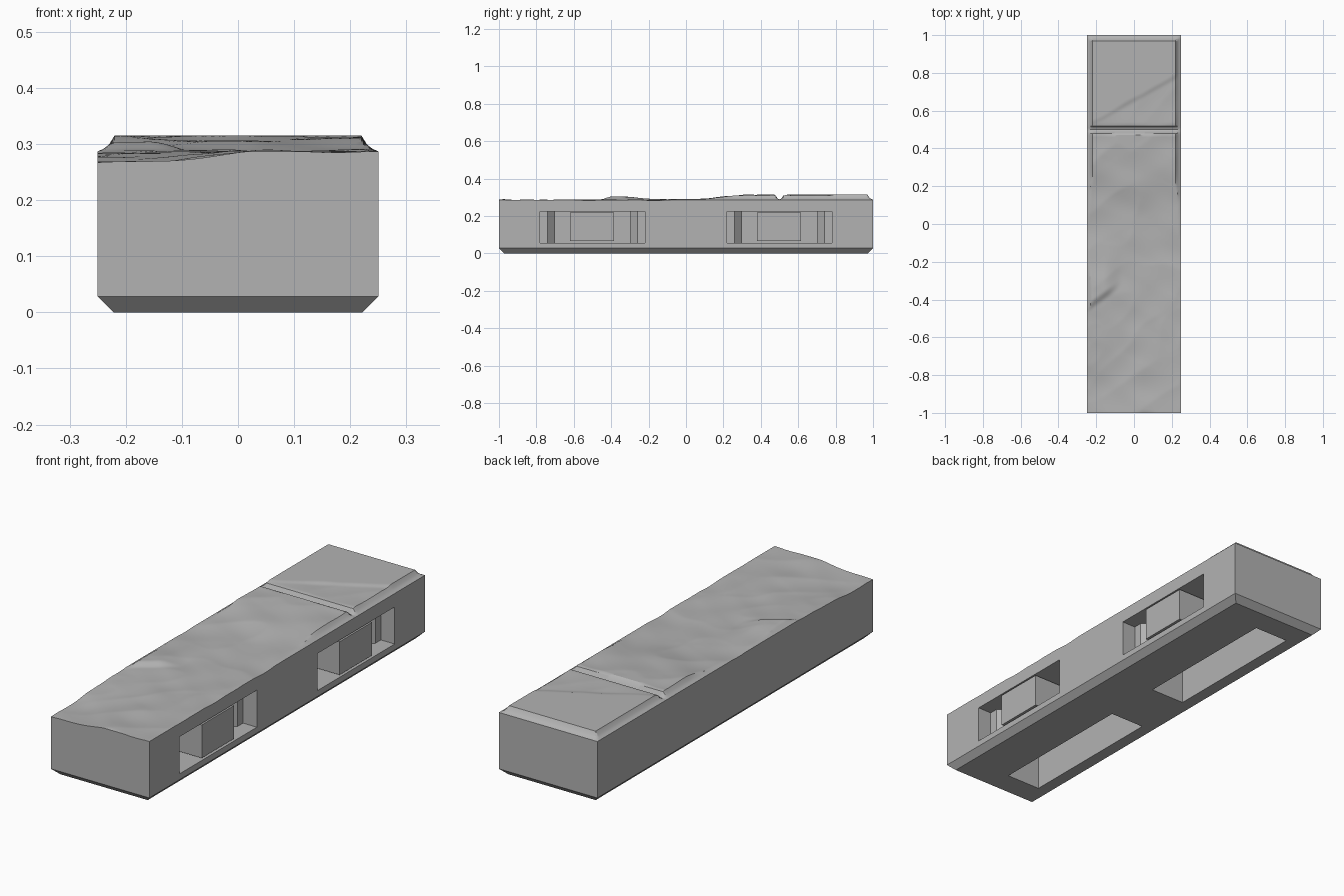
import bpy, bmesh
from mathutils import Vector, noise

if "Cube" in bpy.data.objects:
    bpy.data.objects.remove(bpy.data.objects["Cube"])

HALF_X, HALF_Y, CHAMFER = 0.25, 1.0, 0.028
RIM, TOP, SEAM = 0.287, 0.315, 0.5

stone = bpy.data.materials.new("stone_grey")
stone.use_nodes = True
grey = (0.45, 0.45, 0.45, 1)
stone.diffuse_color = grey
stone.node_tree.nodes["Principled BSDF"].inputs["Base Color"].default_value = grey


def ramp(a, b, t):
    t = min(max((t - a) / (b - a), 0), 1)
    return t * t * (3 - 2 * t)


def make_object(name, bm):
    bmesh.ops.recalc_face_normals(bm, faces=bm.faces)
    mesh = bpy.data.meshes.new(name)
    bm.to_mesh(mesh)
    bm.free()
    mesh.materials.append(stone)
    obj = bpy.data.objects.new(name, mesh)
    bpy.context.collection.objects.link(obj)
    return obj


def prism(name, outline, z0, z1):
    """Extrude a plan outline between two heights."""
    bm = bmesh.new()
    face = bm.faces.new([bm.verts.new((x, y, z0)) for x, y in outline])
    out = bmesh.ops.extrude_face_region(bm, geom=[face])["geom"]
    up = [v for v in out if isinstance(v, bmesh.types.BMVert)]
    bmesh.ops.translate(bm, verts=up, vec=(0, 0, z1 - z0))
    return make_object(name, bm)


def box(name, x0, x1, y0, y1, z0, z1):
    return prism(name, [(x0, y0), (x1, y0), (x1, y1), (x0, y1)], z0, z1)


def height(x, y):
    """Weathered stone surface, limited by a bevelled rim and a seam."""
    ripple = noise.noise(Vector((x * 5, y * 7 + x * 3, 2)))
    crease = 0.5 - abs(noise.noise(Vector((x * 4, y * 5 - x * 3, 7))))
    rough = 0.006 * ripple + 0.007 * crease
    if y > SEAM:
        # back slab, with a shallow diagonal break
        z = 0.316 + rough * 0.5 - 0.007 * ramp(-0.02, 0.02, 0.66 + 0.55 * x - y)
    else:
        z = 0.284 + 0.028 * ramp(-0.05, 0.42, y) + rough
        # worn front left corner and raised patch along the left edge
        z -= 0.022 * ramp(0.05, -0.18, x) * ramp(-0.45, -1, y)
        z += 0.016 * ramp(-0.06, -0.16, x) * ramp(-0.47, -0.42, y - 0.7 * (x + 0.25)) * ramp(-0.1, -0.3, y)
    d = min(HALF_X - abs(x), HALF_Y - abs(y), abs(y - SEAM) + 0.005)
    bevel = RIM + 0.008 * min(d / 0.018, 1) + 0.02 * min(max((d - 0.018) / 0.01, 0), 1)
    return min(z, bevel, TOP)


# Body: rough top grid, straight sides, chamfered underside
bm = bmesh.new()
bmesh.ops.create_grid(bm, x_segments=50, y_segments=200, size=1)
for v in bm.verts:
    v.co.x *= HALF_X
    v.co.z = height(v.co.x, v.co.y)
for z, inset in ((CHAMFER, 0), (0, CHAMFER)):
    rim = [e for e in bm.edges if e.is_boundary]
    out = bmesh.ops.extrude_edge_only(bm, edges=rim)["geom"]
    for v in (g for g in out if isinstance(g, bmesh.types.BMVert)):
        v.co.z = z
        v.co.x = min(max(v.co.x, inset - HALF_X), HALF_X - inset)
        v.co.y = min(max(v.co.y, inset - HALF_Y), HALF_Y - inset)
bmesh.ops.remove_doubles(bm, verts=[v for v in bm.verts if v.co.z < 0.01], dist=0.0001)
bmesh.ops.holes_fill(bm, edges=[e for e in bm.edges if e.is_boundary])
body = make_object("stone_floor_body", bm)

# Cutters: stepped side sockets and underside slots
cutters = []
for side, label in ((-0.5, "front"), (0.5, "back")):
    half = [(0.3, 0.28), (0.18, 0.28), (0.18, 0.24), (0.14, 0.2), (0.08, 0.2)]
    outline = [(x, side + w) for x, w in half] + [(x, side - w) for x, w in reversed(half)]
    cutters.append(prism(label + "_socket_cutter", outline, 0.055, 0.225))
    cutters.append(box(label + "_slot_cutter", -0.165, 0.01, side - 0.36, side + 0.36, -0.1, 0.21))

for cutter in cutters:
    cutter.hide_render = True
    mod = body.modifiers.new("cut", "BOOLEAN")
    mod.operation, mod.solver, mod.object = "DIFFERENCE", "EXACT", cutter

bpy.context.view_layer.objects.active = body
body.select_set(True)
for mod in list(body.modifiers):
    bpy.ops.object.modifier_apply(modifier=mod.name)
for cutter in cutters:
    bpy.data.objects.remove(cutter)
bpy.ops.object.shade_smooth_by_angle(angle=0.5)

# Blocks standing in the middle of each socket
for side, label in ((-0.5, "front"), (0.5, "back")):
    box(label + "_socket_block", 0.07, HALF_X, side - 0.12, side + 0.115, 0.066, 0.218)
